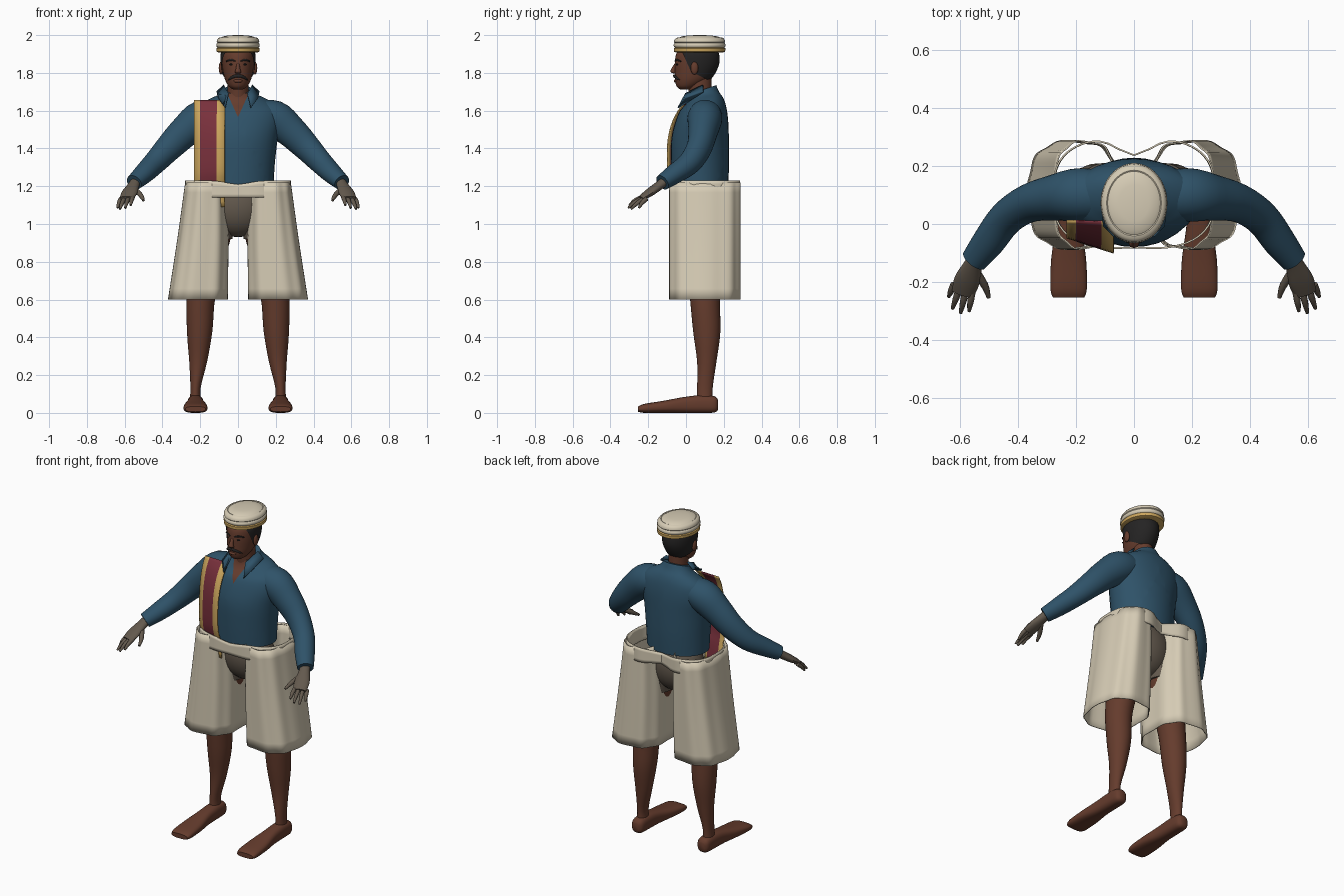
import bpy, bmesh
from math import cos, sin, pi, exp, radians, copysign
from mathutils import Vector

cube = bpy.data.objects.get("Cube")
if cube:
    bpy.data.objects.remove(cube)


def material(name, r, g, b):
    mat = bpy.data.materials.new(name)
    mat.use_nodes = True
    mat.diffuse_color = (r, g, b, 1)
    node = next(n for n in mat.node_tree.nodes if n.type == 'BSDF_PRINCIPLED')
    node.inputs["Base Color"].default_value = (r, g, b, 1)
    return mat


skin = material("brown skin", .13, .045, .026)
blue = material("blue cloth", .028, .085, .14)
cream = material("cream cloth", .67, .6, .46)
gold = material("gold trim", .6, .38, .11)
maroon = material("maroon cloth", .19, .03, .045)
grey = material("grey brown", .125, .1, .075)
black = material("black hair", .018, .017, .017)
made = []


def finish(name, bm, *mats, thickness=0):
    bmesh.ops.recalc_face_normals(bm, faces=bm.faces)
    mesh = bpy.data.meshes.new(name)
    bm.to_mesh(mesh)
    bm.free()
    obj = bpy.data.objects.new(name, mesh)
    bpy.context.collection.objects.link(obj)
    for mat in mats:
        mesh.materials.append(mat)
    if thickness:
        mod = obj.modifiers.new("Thickness", 'SOLIDIFY')
        mod.thickness = thickness
        mod.offset = 0
    made.append(obj)
    return obj


def spline(rows, steps):
    """Smooth in-between rows through the given ones."""
    out = []
    last = len(rows) - 1
    for i in range(last):
        quad = [rows[max(i - 1, 0)], rows[i], rows[i + 1], rows[min(i + 2, last)]]
        for k in range(steps):
            t = k / steps
            out.append([b + t * ((c - a) / 2 + t * ((a - 2.5 * b + 2 * c - d / 2)
                        + t * (1.5 * (b - c) + (d - a) / 2))) for a, b, c, d in zip(*quad)])
    return out + [list(rows[-1])]


def tube_mesh(rows, axis=None, side=1, steps=4, seg=32, power=1, ripple=0, cap=True):
    """Loft ovals; each row is x, y, z, half width, half depth."""
    rows = spline(rows, steps) if steps > 1 else rows
    centres = [Vector(r[:3]) for r in rows]
    bm = bmesh.new()
    rings = []
    for i, row in enumerate(rows):
        if axis:
            u, v = Vector((1, 0, 0)), Vector((0, 1, 0) if axis == 'Z' else (0, 0, 1))
        else:
            tangent = centres[min(i + 1, len(rows) - 1)] - centres[max(i - 1, 0)]
            u = tangent.cross(Vector((0, 0, 1))).normalized()
            v = u.cross(tangent).normalized()
        ring = []
        for k in range(seg):
            a = 2 * pi * k / seg
            f = 1 + ripple * cos(9 * a)
            c, s = (copysign(abs(w) ** power, w) * f for w in (cos(a), sin(a)))
            p = centres[i] + u * (row[3] * c) + v * (row[4] * s)
            ring.append(bm.verts.new((p.x * side, p.y, p.z)))
        rings.append(ring)
    for low, high in zip(rings, rings[1:]):
        for k in range(seg):
            n = (k + 1) % seg
            bm.faces.new((low[k], low[n], high[n], high[k]))
    if cap:
        bm.faces.new(rings[0])
        bm.faces.new(rings[-1])
    return bm


def tube(name, rows, mat, thickness=0, **options):
    return finish(name, tube_mesh(rows, **options), mat, thickness=thickness)


def ellipsoid(name, centre, size, mat):
    bm = bmesh.new()
    bmesh.ops.create_uvsphere(bm, u_segments=24, v_segments=14, radius=1)
    bmesh.ops.scale(bm, vec=size, verts=bm.verts)
    bmesh.ops.translate(bm, vec=centre, verts=bm.verts)
    return finish(name, bm, mat)


def bisect(bm, point, normal, clear=False):
    bmesh.ops.bisect_plane(bm, geom=bm.verts[:] + bm.edges[:] + bm.faces[:], plane_co=point,
                           plane_no=normal, clear_inner=clear)


# shirt body with a lower front neckline and an open V showing skin
bm = tube_mesh([(0, .075, 1.2, .188, .148), (0, .075, 1.32, .195, .153), (0, .075, 1.45, .21, .152),
                (0, .085, 1.55, .23, .138), (0, .095, 1.62, .215, .118), (0, .1, 1.665, .16, .098),
                (0, .095, 1.7, .1, .08), (0, .09, 1.735, .076, .07)], axis='Z')
for v in bm.verts:
    if v.co.z > 1.6:
        v.co.z -= (v.co.z - 1.6) * 2.5 * max(0, .16 - v.co.y)
for s in (1, -1):
    bisect(bm, (0, 0, 1.565), (s, 0, -.45))
for f in bm.faces:
    c = f.calc_center_median()
    f.material_index = int(c.y < .06 and abs(c.x) < (c.z - 1.565) * .45)
finish("shirt_body", bm, blue, skin)

# neck, head and hair
tube("neck", [(0, .08, 1.62, .06, .06), (0, .075, 1.7, .056, .06), (0, .07, 1.78, .056, .065)], skin, axis='Z')
head_rows = [(0, 0, 1.712, .025, .03), (0, .008, 1.728, .048, .057), (0, .03, 1.76, .067, .088),
             (0, .045, 1.8, .078, .104), (0, .055, 1.85, .085, .114), (0, .058, 1.9, .085, .11),
             (0, .06, 1.93, .07, .09)]
tube("head", head_rows, skin, axis='Z')
bm = tube_mesh([(x, y, z, a + .007, b + .007) for x, y, z, a, b in head_rows[1:]], axis='Z', steps=6)
bisect(bm, (0, .025, 1.81), (0, 1, .45), True)
bisect(bm, (0, .06, 1.79), (0, .5, 1), True)
finish("hair", bm, black)

# face
tube("nose", [(0, -.052, 1.85, .008, .008), (0, -.064, 1.825, .011, .012),
              (0, -.068, 1.805, .017, .014), (0, -.056, 1.796, .012, .008)], skin, axis='Z', seg=16)
ellipsoid("lips", (0, -.055, 1.757), (.024, .01, .009), skin)
for s, label in ((1, "left_"), (-1, "right_")):
    tube(label + "moustache", [(0, -.063, 1.785, .005, .008), (.022, -.06, 1.781, .005, .008),
                               (.042, -.045, 1.77, .004, .006), (.052, -.034, 1.762, .002, .002)],
         black, side=s, seg=12)
    tube(label + "eyebrow", [(.014, -.058, 1.862, .003, .003), (.038, -.05, 1.869, .004, .005),
                             (.062, -.027, 1.861, .003, .003)], black, side=s, seg=10)
    ellipsoid(label + "eye", (s * .034, -.047, 1.845), (.013, .006, .005), black)
    ellipsoid(label + "ear", (s * .09, .045, 1.825), (.012, .02, .034), skin)

    # collar flap
    bm = bmesh.new()
    points = [(.074, .09, 1.735), (.05, -.002, 1.69), (.068, -.042, 1.615), (.105, -.005, 1.665), (.112, .09, 1.7)]
    bm.faces.new([bm.verts.new((x * s, y, z)) for x, y, z in points])
    finish(label + "collar", bm, blue, thickness=.008)

    # sleeve and hand
    tube(label + "sleeve", [(.08, .1, 1.58, .08, .07), (.19, .1, 1.56, .092, .095), (.28, .09, 1.49, .078, .085),
                            (.365, .07, 1.405, .066, .073), (.44, .02, 1.325, .06, .062),
                            (.5, -.06, 1.265, .056, .052), (.55, -.125, 1.22, .046, .042)], blue, side=s)
    tube(label + "palm", [(.535, -.1, 1.235, .028, .026), (.553, -.14, 1.205, .032, .024),
                          (.575, -.195, 1.165, .044, .021), (.59, -.24, 1.135, .038, .014)], grey, side=s, seg=16)
    tips = [(.568, -.3, 1.1), (.597, -.306, 1.085), (.625, -.291, 1.079), (.638, -.25, 1.085)]
    for i, tip in enumerate(tips):
        root = Vector((.557 + .021 * i, -.232 + .008 * i, 1.143 - .003 * i))
        middle = root.lerp(Vector(tip), .55) + Vector((0, 0, .006))
        tube(label + "finger", [(*root, .012, .012), (*middle, .011, .011), (*tip, .006, .006)],
             grey, side=s, seg=10)
    tube(label + "thumb", [(.552, -.155, 1.19, .016, .016), (.515, -.21, 1.152, .013, .013),
                           (.5, -.253, 1.125, .007, .007)], grey, side=s, seg=10)

    # leg, foot and underwear
    tube(label + "leg", [(.11, .1, 1, .09, .1), (.15, .1, .85, .092, .1), (.195, .1, .62, .076, .08),
                         (.203, .11, .43, .067, .072), (.211, .11, .27, .047, .051),
                         (.225, .1, .13, .027, .041), (.225, .1, .05, .032, .042)], skin, side=s, axis='Z')
    tube(label + "foot", [(.225, .17, .042, .02, .025), (.225, .15, .045, .038, .043), (.225, .08, .047, .042, .047),
                          (.225, -.01, .042, .045, .042), (.225, -.12, .032, .06, .032),
                          (.225, -.22, .024, .063, .024), (.225, -.253, .02, .054, .014)],
         skin, side=s, axis='Y', power=.75)
    tube(label + "underwear_leg", [(.1, .1, 1.1, .1, .11), (.13, .1, .92, .1, .108)], grey, side=s, axis='Z')

    # wide pleated shorts leg
    tube(label + "shorts_leg", [(.168, .1, 1.22, .107, .184), (.184, .1, .92, .132, .184), (.21, .1, .6, .155, .184)],
         cream, side=s, axis='Z', seg=72, power=.75, ripple=.022, cap=False, thickness=.005)

ellipsoid("pelvis", (0, .09, 1.1), (.17, .125, .17), grey)

# waistband, pinched between the legs
bm = tube_mesh([(0, .105, 1.14, .276, .192), (0, .105, 1.23, .278, .192)], axis='Z', seg=64, power=.7, cap=False)
for v in bm.verts:
    pinch = exp(-(v.co.x / .08) ** 2)
    v.co.y += pinch * (-.06 if v.co.y > .1 else .006)
    if v.co.z > 1.2:
        v.co.z -= .02 * pinch
finish("waistband", bm, cream, thickness=.006)

# striped shoulder cloth hanging down the chest
bm = bmesh.new()
columns = (-.232, -.2, -.155, -.112, -.07)
profile = spline([(1.09, -.01, -.06), (1.2, -.03, -.072), (1.28, -.045, -.096), (1.42, -.045, -.097),
                  (1.52, -.035, -.078), (1.6, -.015, -.04), (1.655, .012, .008)], 3)
grid = []
for z, outer, inner in profile:
    grid.append([bm.verts.new((x, outer + (inner - outer) * (x - columns[0]) / .162, z)) for x in columns])
for low, high in zip(grid, grid[1:]):
    for k in range(4):
        f = bm.faces.new((low[k], low[k + 1], high[k + 1], high[k]))
        f.material_index = int(k in (1, 2))
finish("shoulder_cloth", bm, gold, maroon, thickness=.006)

# round cap with stacked rolls and a gold lower band
cap_profile = [(1.908, .9), (1.912, .98), (1.93, .99), (1.934, .94), (1.938, .98), (1.946, 1), (1.956, .98),
               (1.959, .95), (1.963, .98), (1.974, .97), (1.985, .9), (1.988, .82), (1.986, .79),
               (1.993, .7), (1.998, .45), (2, .15)]
bm = tube_mesh([(0, .072, z, .115 * f, .138 * f) for z, f in cap_profile], axis='Z', steps=1, seg=48)
for f in bm.faces:
    f.material_index = int(f.calc_center_median().z < 1.933)
finish("cap", bm, cream, gold)

# smooth shading
bpy.ops.object.select_all(action='DESELECT')
for obj in made:
    obj.select_set(True)
bpy.context.view_layer.objects.active = made[0]
bpy.ops.object.shade_smooth_by_angle(angle=radians(40))
